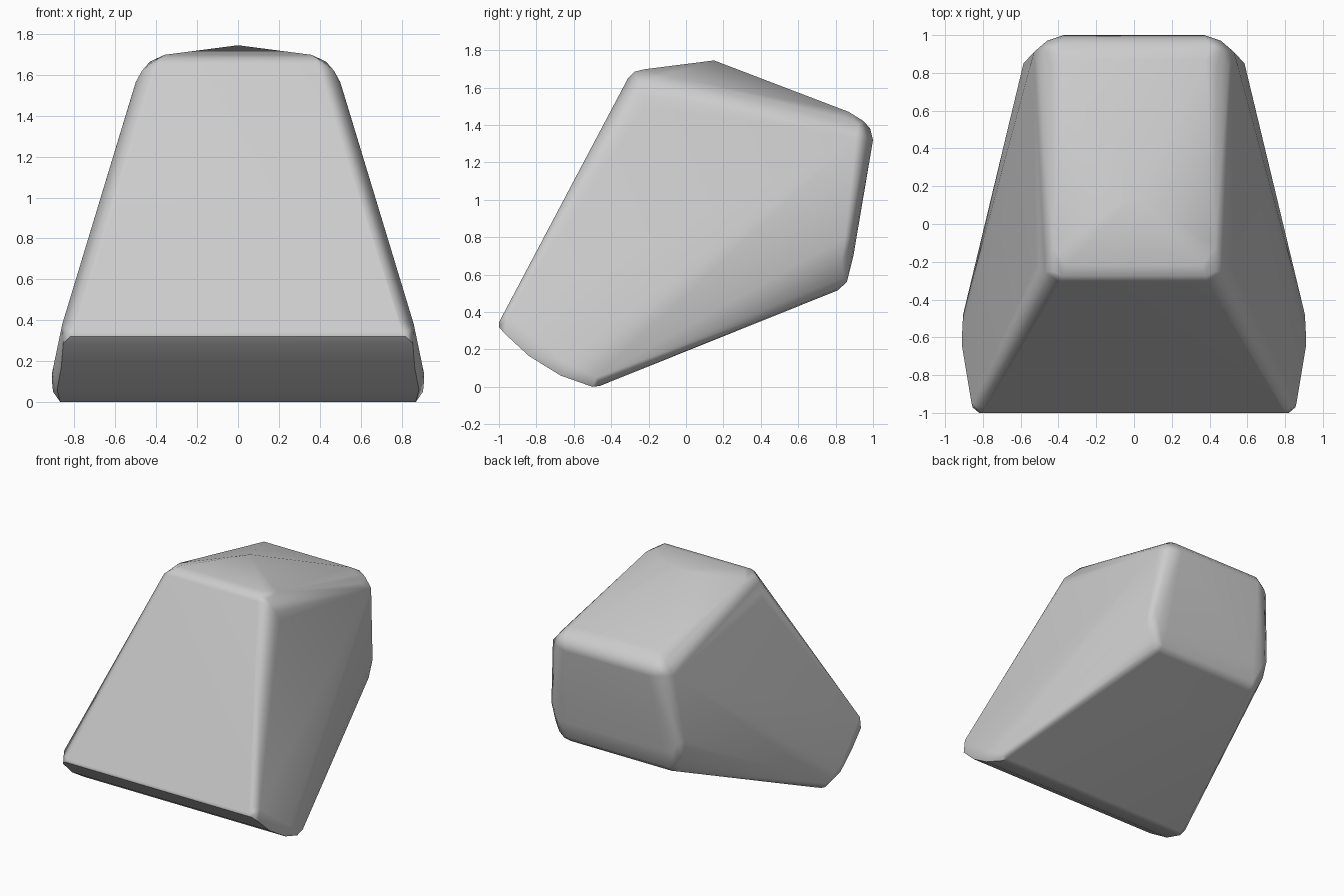
import bpy, bmesh

if "Cube" in bpy.data.objects:
    bpy.data.objects.remove(bpy.data.objects["Cube"])

# Rounded corner clusters of the right half; the left half is mirrored
front_bottom = [(.79, -.97, .40), (.80, -1, .345), (.82, -1, .32), (.855, -.97, .285),
                (.86, -.95, .38), (.865, -.84, .165), (.91, -.65, .14), (.885, -.67, .06),
                (.905, -.48, .05), (.87, -.5, .005), (.86, -.46, .01), (.91, -.58, .10)]
front_top = [(.39, -.31, 1.65), (.36, -.22, 1.698), (.43, -.25, 1.655), (.38, -.275, 1.685),
             (.47, -.255, 1.62), (.50, -.235, 1.565), (.52, -.22, 1.50), (.43, -.12, 1.665)]
back_top = [(.38, .87, 1.47), (.44, .84, 1.44), (.50, .83, 1.39), (.52, .83, 1.34),
            (.40, .95, 1.42), (.47, .92, 1.40), (.38, .985, 1.38), (.37, 1, 1.32),
            (.46, .97, 1.33), (.53, .91, 1.33)]
back_bottom = [(.585, .85, .80), (.54, .885, .78), (.42, .895, .70), (.50, .885, .70),
               (.44, .86, .56), (.44, .81, .515), (.52, .845, .585), (.565, .83, .66),
               (.50, .81, .525)]
peak = (0, .15, 1.745)

# Stone body: convex skin around the corner clusters and the top peak
bm = bmesh.new()
bm.verts.new(peak)
for x, y, z in front_bottom + front_top + back_top + back_bottom:
    for side in (1, -1):
        bm.verts.new((side * x, y, max(z - .005, 0) if z < .02 else z))
hull = bmesh.ops.convex_hull(bm, input=bm.verts[:])
loose = {v for v in bm.verts if not v.link_faces}
bmesh.ops.delete(bm, geom=list(loose), context='VERTS')
bmesh.ops.dissolve_limit(bm, angle_limit=.02, verts=bm.verts[:], edges=bm.edges[:])
bmesh.ops.recalc_face_normals(bm, faces=bm.faces[:])

mesh = bpy.data.meshes.new("stone_body")
bm.to_mesh(mesh)
bm.free()
body = bpy.data.objects.new("stone_body", mesh)
bpy.context.collection.objects.link(body)

# Smooth rounds while keeping the large facets flat
bpy.context.view_layer.objects.active = body
body.select_set(True)
bpy.ops.object.shade_smooth_by_angle(angle=.7)
weighted = body.modifiers.new("flat_facets", 'WEIGHTED_NORMAL')
weighted.keep_sharp = True
